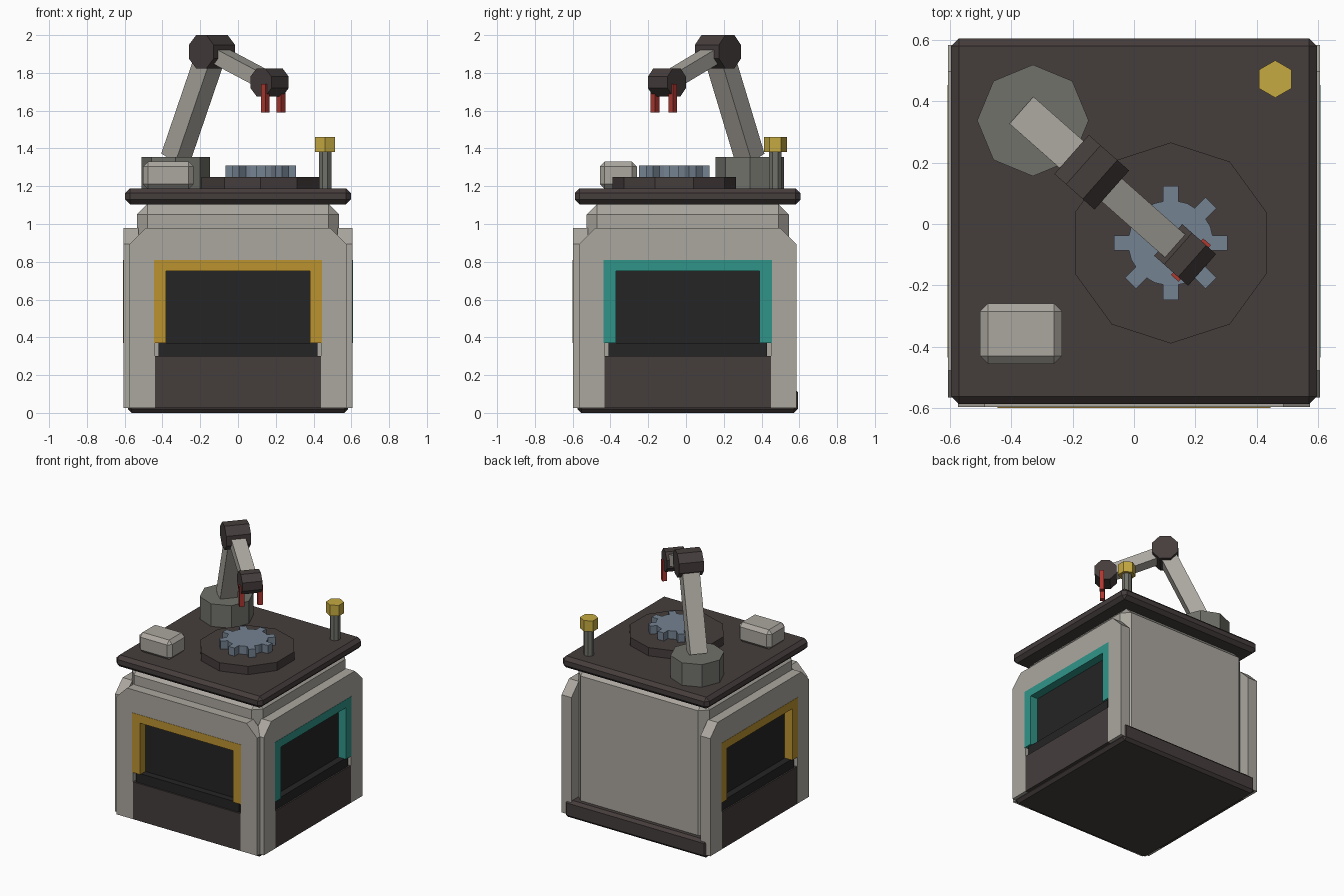
import bpy, bmesh, math
from mathutils import Matrix, Vector

cube = bpy.data.objects.get("Cube")
if cube:
    bpy.data.objects.remove(cube, do_unlink=True)


def material(name, rgb):
    m = bpy.data.materials.new(name)
    m.use_nodes = True
    m.diffuse_color = (*rgb, 1)
    m.node_tree.nodes["Principled BSDF"].inputs["Base Color"].default_value = (*rgb, 1)
    return m


LIGHT = material("warm light grey", (0.41, 0.39, 0.35))
BROWN = material("dark brown", (0.06, 0.047, 0.046))
BLACK = material("black", (0.018, 0.018, 0.018))
AMBER = material("amber", (0.50, 0.29, 0.03))
TEAL = material("teal", (0.03, 0.30, 0.25))
YELLOW = material("yellow", (0.56, 0.40, 0.055))
BLUE = material("steel blue", (0.175, 0.225, 0.285))
GREY = material("mid grey", (0.165, 0.165, 0.145))
RED = material("red", (0.42, 0.04, 0.03))

MID_Y = 0.009


def add_object(name, bm, mat, matrix=Matrix(), bevel=0):
    bmesh.ops.recalc_face_normals(bm, faces=bm.faces)
    mesh = bpy.data.meshes.new(name)
    bm.to_mesh(mesh)
    bm.free()
    mesh.materials.append(mat)
    ob = bpy.data.objects.new(name, mesh)
    ob.matrix_world = matrix
    bpy.context.collection.objects.link(ob)
    if bevel:
        mod = ob.modifiers.new("Bevel", "BEVEL")
        mod.width, mod.segments = bevel, 1
    return ob


def box(name, size, centre, mat, bevel=0, matrix=Matrix()):
    bm = bmesh.new()
    bmesh.ops.create_cube(bm, size=1)
    bmesh.ops.scale(bm, vec=size, verts=bm.verts)
    bmesh.ops.translate(bm, vec=centre, verts=bm.verts)
    return add_object(name, bm, mat, matrix, bevel)


def prism(name, outline, direction, mat, matrix=Matrix()):
    """Extrude a closed outline of 3D points."""
    bm = bmesh.new()
    face = bm.faces.new([bm.verts.new(p) for p in outline])
    ext = bmesh.ops.extrude_face_region(bm, geom=[face], use_keep_orig=True)
    verts = [g for g in ext["geom"] if isinstance(g, bmesh.types.BMVert)]
    bmesh.ops.translate(bm, vec=direction, verts=verts)
    return add_object(name, bm, mat, matrix)


def ring(radius, sides, phase=0):
    return [Vector((radius * math.cos(phase + math.tau * i / sides),
                    radius * math.sin(phase + math.tau * i / sides), 0)) for i in range(sides)]


def column(name, x, y, z0, z1, radius, sides, mat, phase=0):
    return prism(name, ring(radius, sides, phase), (0, 0, z1 - z0), mat,
                 Matrix.Translation((x, y, z0)))


# Cabinet core, plinth and worktop
box("cabinet_core", (1.07, 1.07, 1.04), (0, MID_Y, 0.585), LIGHT, 0.055)
box("plinth", (1.166, 1.166, 0.13), (0, MID_Y, 0.065), BROWN, 0.02)
box("plinth_underside", (1.1, 1.1, 0.01), (0, MID_Y, 0.006), BLACK)
box("worktop", (1.194, 1.194, 0.085), (0, MID_Y, 1.1465), BROWN, 0.025)


# Arched bay with framed window on the front and both sides
def bay(side, angle, trim):
    turn = Matrix.Translation((0, MID_Y, 0)) @ Matrix.Rotation(angle, 4, "Z")

    def mirrored(half, y):
        pts = half + [(-u, z) for u, z in reversed(half)]
        return [(u, y, z) for u, z in pts]

    arch = [(0.44, 0.81), (0.44, 0.025), (0.575, 0.025), (0.575, 0.893), (0.488, 0.98)]
    prism(side + "_arch", mirrored(arch, -0.607), (0, 0.08, 0), LIGHT, turn)
    frame = [(0.38, 0.75), (0.38, 0.37), (0.445, 0.37), (0.445, 0.81)]
    prism(side + "_window_frame", mirrored(frame, -0.609), (0, 0.07, 0), trim, turn)
    box(side + "_window", (0.77, 0.009, 0.39), (0, -0.542, 0.56), BLACK, 0, turn)
    box(side + "_sill", (0.84, 0.06, 0.07), (0, -0.566, 0.335), BLACK, 0, turn)
    box(side + "_lower_panel", (0.88, 0.075, 0.275), (0, -0.569, 0.1625), BROWN, 0, turn)


bay("front", 0, AMBER)
bay("left", math.pi / 2, TEAL)
bay("right", -math.pi / 2, AMBER)

# Turntable with gear
GX, GY = 0.12, -0.062
column("turntable", GX, GY, 1.185, 1.25, 0.328, 10, BROWN, math.pi / 2)
gear = []
for i in range(8):
    c, tip = math.tau * i / 8, 0.025
    for r, w in ((0.136, -tip), (0.186, -tip), (0.186, tip), (0.136, tip)):
        gear.append(Matrix.Rotation(c, 3, "Z") @ Vector((r, w, 0)))
    gear.append(Matrix.Rotation(c + math.pi / 8, 3, "Z") @ Vector((0.14, 0, 0)))
prism("gear", gear, (0, 0, 0.06), BLUE, Matrix.Translation((GX, GY, 1.25)))

# Control box and beacon
box("control_box", (0.268, 0.197, 0.145), (-0.369, -0.358, 1.2575), LIGHT, 0.026)
column("beacon_post", 0.461, 0.473, 1.185, 1.38, 0.036, 8, GREY, math.pi / 8)
column("beacon_cap", 0.461, 0.473, 1.38, 1.46, 0.061, 6, YELLOW, math.pi / 2)

# Robot arm: pedestal, links, joints and gripper
column("arm_pedestal", -0.33, 0.338, 1.185, 1.355, 0.182, 8, GREY)
shoulder = Vector((-0.33, 0.338, 1.35))
elbow = Vector((-0.138, 0.169, 1.912))
wrist = Vector((0.167, -0.101, 1.75))
reach = Vector((wrist.x - elbow.x, wrist.y - elbow.y, 0)).normalized()
axle = Vector((0, 0, 1)).cross(reach)


def basis(x, y, z, origin):
    m = Matrix((x, y, z)).transposed().to_4x4()
    m.translation = origin
    return m


def link(name, start, end, width, depth):
    along = (end - start).normalized()
    m = basis(along.cross(axle), axle, along, (start + end) / 2)
    m = basis(axle.cross(along), axle, along, (start + end) / 2)
    box(name, (depth, width, (end - start).length), (0, 0, 0), LIGHT, 0, m)


def joint(name, centre, radius, length):
    m = basis(reach, Vector((0, 0, -1)), axle, centre - axle * length / 2)
    m = basis(reach, axle.cross(reach), axle, centre - axle * length / 2)
    prism(name, ring(radius, 8, math.pi / 8), (0, 0, length), BROWN, m)


link("upper_arm", shoulder, elbow, 0.118, 0.11)
link("forearm", elbow, wrist, 0.1, 0.08)
joint("elbow_joint", elbow, 0.095, 0.17)
joint("wrist_joint", wrist, 0.08, 0.138)
for name, s in (("left_finger", 1), ("right_finger", -1)):
    spot = wrist + reach * 0.025 + axle * 0.063 * s
    spot.z = 1.665
    box(name, (0.033, 0.033, 0.15), (0, 0, 0), RED, 0,
        basis(reach, axle, Vector((0, 0, 1)), spot))
